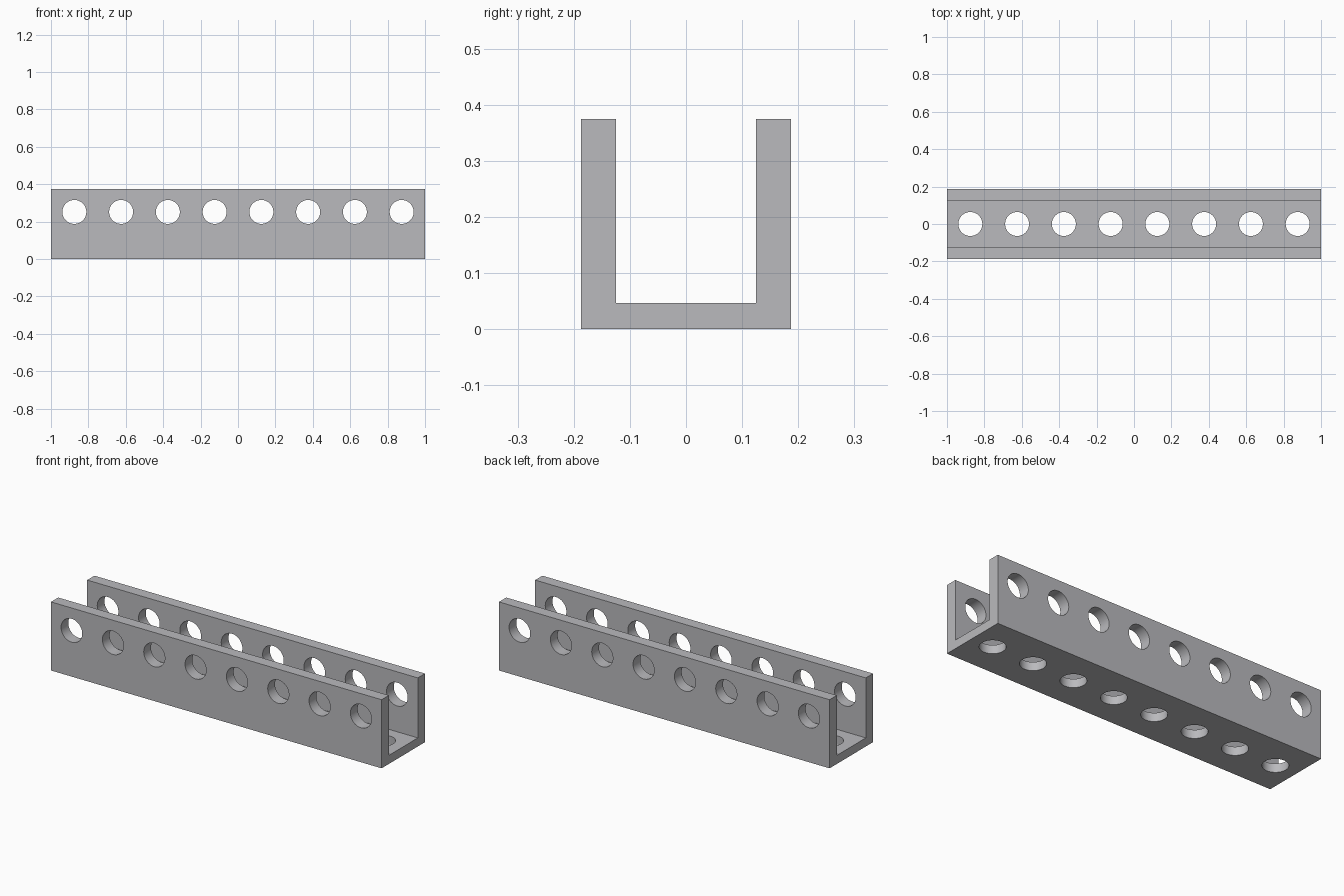
import bpy, bmesh, math
from mathutils import Matrix

if "Cube" in bpy.data.objects:
    bpy.data.objects.remove(bpy.data.objects["Cube"], do_unlink=True)

LENGTH, WIDTH, HEIGHT = 2.0, 0.375, 0.375
WALL, FLOOR = 0.0625, 0.047
HOLES, PITCH, RADIUS, HOLE_Z = 8, 0.25, 0.064, 0.252

metal = bpy.data.materials.new("brushed_grey")
colour = (0.49, 0.49, 0.51, 1)
metal.diffuse_color = colour
metal.use_nodes = True
metal.node_tree.nodes["Principled BSDF"].inputs["Base Color"].default_value = colour


def make_object(name, bm):
    bmesh.ops.recalc_face_normals(bm, faces=bm.faces)
    mesh = bpy.data.meshes.new(name)
    bm.to_mesh(mesh)
    bm.free()
    mesh.materials.append(metal)
    obj = bpy.data.objects.new(name, mesh)
    bpy.context.collection.objects.link(obj)
    return obj


# U-shaped profile, extruded along x
half, inner = WIDTH / 2, WIDTH / 2 - WALL
profile = [(-half, 0), (half, 0), (half, HEIGHT), (inner, HEIGHT),
           (inner, FLOOR), (-inner, FLOOR), (-inner, HEIGHT), (-half, HEIGHT)]
bm = bmesh.new()
end = bm.faces.new([bm.verts.new((-LENGTH / 2, y, z)) for y, z in profile])
result = bmesh.ops.extrude_face_region(bm, geom=[end])
moved = [v for v in result["geom"] if isinstance(v, bmesh.types.BMVert)]
bmesh.ops.translate(bm, verts=moved, vec=(LENGTH, 0, 0))
channel = make_object("u_channel", bm)

# Row of holes through both walls and the floor
bm = bmesh.new()
for i in range(HOLES):
    x = (i - (HOLES - 1) / 2) * PITCH
    through_walls = Matrix.Translation((x, 0, HOLE_Z)) @ Matrix.Rotation(math.pi / 2, 4, 'X')
    through_floor = Matrix.Translation((x, 0, FLOOR / 2))
    for matrix, depth in ((through_walls, WIDTH * 2), (through_floor, FLOOR * 2)):
        bmesh.ops.create_cone(bm, cap_ends=True, segments=64, radius1=RADIUS,
                              radius2=RADIUS, depth=depth, matrix=matrix)
cutter = make_object("hole_cutter", bm)
cutter.hide_render = True

cut = channel.modifiers.new("holes", 'BOOLEAN')
cut.operation = 'DIFFERENCE'
cut.solver = 'EXACT'
cut.object = cutter

# Apply the cut and drop the helper
bpy.ops.object.select_all(action='DESELECT')
channel.select_set(True)
bpy.context.view_layer.objects.active = channel
bpy.ops.object.modifier_apply(modifier=cut.name)
bpy.data.objects.remove(cutter, do_unlink=True)
bpy.ops.object.shade_smooth_by_angle(angle=math.radians(30))
